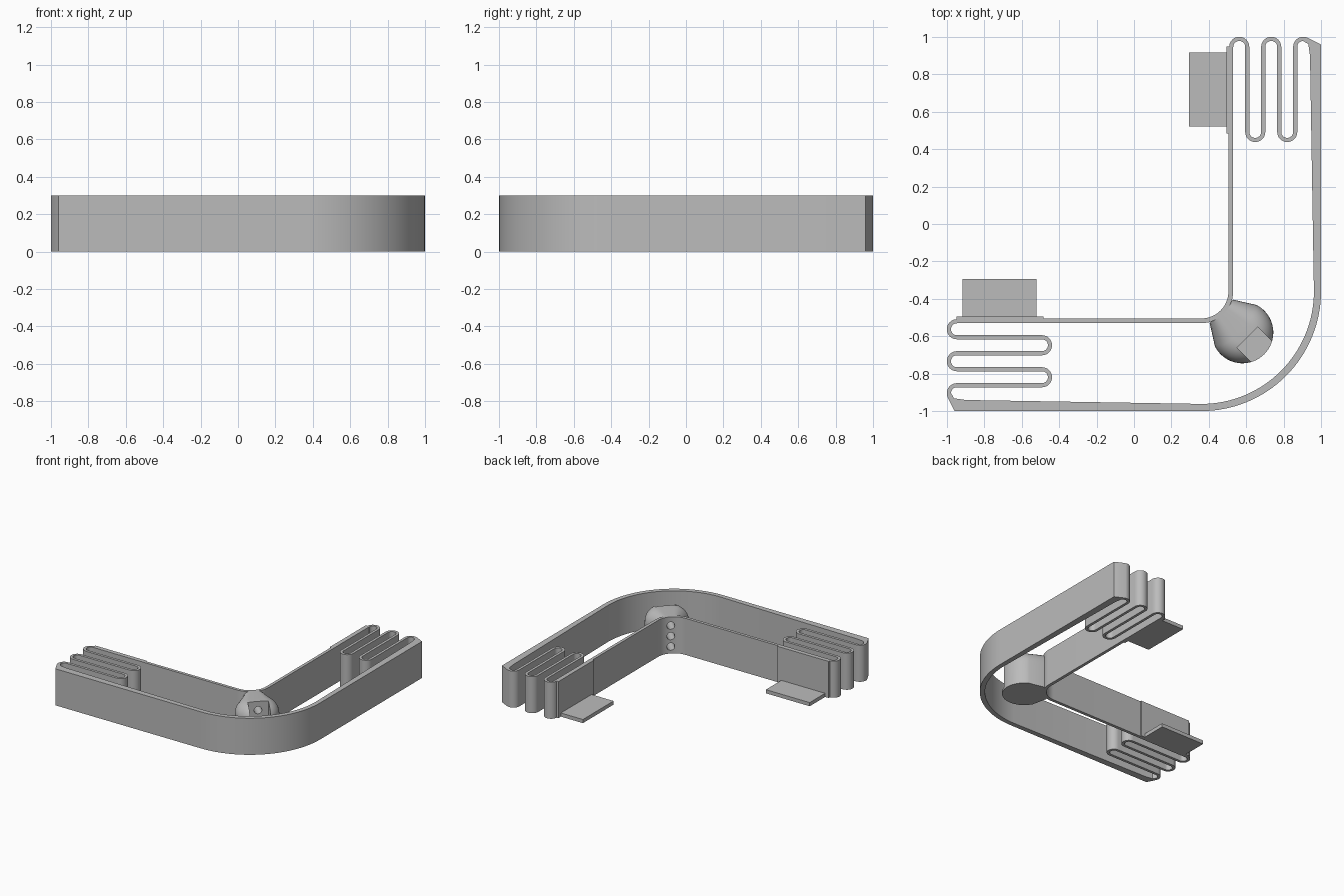
import bpy, bmesh, math
from mathutils import Matrix, Vector

if "Cube" in bpy.data.objects:
    bpy.data.objects.remove(bpy.data.objects["Cube"])

H = 0.3                      # height of every strip
C = Vector((0.36, -0.36))    # centre of the corner bends

grey = bpy.data.materials.new("plain_grey")
grey.use_nodes = True
grey.diffuse_color = (0.5, 0.5, 0.5, 1)
grey.node_tree.nodes["Principled BSDF"].inputs["Base Color"].default_value = (0.5, 0.5, 0.5, 1)


def finish(name, bm):
    bmesh.ops.recalc_face_normals(bm, faces=bm.faces[:])
    me = bpy.data.meshes.new(name)
    bm.to_mesh(me)
    bm.free()
    me.materials.append(grey)
    ob = bpy.data.objects.new(name, me)
    bpy.context.collection.objects.link(ob)
    return ob


def activate(ob):
    bpy.ops.object.select_all(action='DESELECT')
    ob.select_set(True)
    bpy.context.view_layer.objects.active = ob


def swap(pts):
    """Reflect across the diagonal of the angle."""
    return [Vector((-p[1], -p[0])) for p in pts]


def arc(c, r, a0, a1, n):
    return [Vector((c[0] + r * math.cos(math.radians(a0 + (a1 - a0) * i / n)),
                    c[1] + r * math.sin(math.radians(a0 + (a1 - a0) * i / n))))
            for i in range(n + 1)]


def strip(name, left, right, z0=0.0, z1=H):
    """Extruded strip between two matching edges."""
    bm = bmesh.new()
    rows = [[bm.verts.new((p[0], p[1], z)) for p in q]
            for q, z in ((left, z0), (right, z0), (right, z1), (left, z1))]
    for i in range(len(left) - 1):
        for k in range(4):
            a, b = rows[k], rows[(k + 1) % 4]
            bm.faces.new((a[i], b[i], b[i + 1], a[i + 1]))
    for i in (0, -1):
        bm.faces.new([r[i] for r in rows])
    return finish(name, bm)


def ribbon(name, path, t):
    """Strip of constant thickness along a centre line."""
    sides = ([], [])
    for i, p in enumerate(path):
        d = (path[min(i + 1, len(path) - 1)] - path[max(i - 1, 0)]).normalized()
        n = Vector((-d.y, d.x)) * t / 2
        sides[0].append(p + n)
        sides[1].append(p - n)
    return strip(name, *sides)


def box(name, x0, x1, y0, y1, z0, z1):
    bm = bmesh.new()
    bmesh.ops.create_cube(bm, size=1)
    for v in bm.verts:
        v.co = (x1 if v.co.x > 0 else x0, y1 if v.co.y > 0 else y0, z1 if v.co.z > 0 else z0)
    return finish(name, bm)


def whole(half):
    return half + swap(half[-2::-1])


# Outer band: tapering arms around a large bend
outer = [Vector(p) for p in ((0.905, 1.0), (0.925, 0.997), (1, 0.96))] + arc(C, 0.64, 0, -45, 16)
inner = [Vector(p) for p in ((0.905, 0.978), (0.932, 0.962), (0.941, 0.9))] + arc(C, 0.602, 0, -45, 16)
parts = [strip("outer_band", whole(outer), whole(inner))]

# Inner wall: thin strip around a small bend
wall = strip("inner_wall",
             whole([Vector((0.53, 0.5))] + arc(C, 0.17, 0, -45, 10)),
             whole([Vector((0.505, 0.5))] + arc(C, 0.145, 0, -45, 10)))
parts.append(wall)

# Folded springs joining the band and the wall
x, pitch = 0.52, 0.0855
r = pitch / 2
fold = []
for i in range(5):
    c = (x + r + pitch * i, 0.947 if i % 2 == 0 else 0.492)
    fold += arc(c, r, 180, 0, 16) if i % 2 == 0 else arc(c, r, 180, 360, 16)
parts.append(ribbon("back_spring", fold, 0.022))
parts.append(ribbon("right_spring", swap(fold), 0.022))

# End plates and their low tabs
for name, x0, x1, y0, y1, top in (("plate", 0.494, 0.53, 0.485, 0.95, H),
                                  ("tab", 0.294, 0.5, 0.52, 0.918, 0.03)):
    parts.append(box("back_" + name, x0, x1, y0, y1, 0, top))
    parts.append(box("right_" + name, -y1, -y0, -x1, -x0, 0, top))

# Bulb: built along the diagonal, with a rounded top
turn = Matrix.Rotation(math.radians(-45), 4, 'Z')
R, fillet, steps = 0.165, 0.11, 10
levels = [(0, 0)] + [(fillet * (1 - math.cos(a)), H - fillet + fillet * math.sin(a))
                     for a in (math.pi / 2 * i / steps for i in range(steps + 1))]
bm = bmesh.new()
rings = []
for d, z in levels:
    w = 0.088 * (1 - d / R)
    ring = [(0.66, -w)] + [tuple(p) for p in arc((0.82, 0), R - d, -108, 108, 36)] + [(0.66, w)]
    rings.append([bm.verts.new((p[0], p[1], z)) for p in ring])
for a, b in zip(rings, rings[1:]):
    for i in range(len(a)):
        j = (i + 1) % len(a)
        bm.faces.new((a[i], a[j], b[j], b[i]))
bm.faces.new(rings[0])
bm.faces.new(rings[-1])
bm.transform(turn)
bulb = finish("bulb", bm)
parts.append(bulb)

# Cutters: notch in the tip and three drilled channels
notch = box("notch_cutter", 0.857, 1.1, -0.078, 0.078, 0.02, 0.4)
notch.data.transform(turn)
bm = bmesh.new()
for z in (0.056, 0.142, 0.228):
    place = turn @ Matrix.Translation((0.75, 0, z)) @ Matrix.Rotation(math.pi / 2, 4, 'Y')
    bmesh.ops.create_cone(bm, cap_ends=True, segments=24, radius1=0.03, radius2=0.03,
                          depth=0.4, matrix=place)
holes = finish("hole_cutter", bm)

for ob, cutter in ((bulb, notch), (bulb, holes), (wall, holes)):
    cutter.hide_render = True
    activate(ob)
    m = ob.modifiers.new("cut", 'BOOLEAN')
    m.operation = 'DIFFERENCE'
    m.solver = 'EXACT'
    m.object = cutter
    bpy.ops.object.modifier_apply(modifier=m.name)
for cutter in (notch, holes):
    bpy.data.objects.remove(cutter)

for ob in parts:
    activate(ob)
    bpy.ops.object.shade_smooth_by_angle(angle=math.radians(30))
